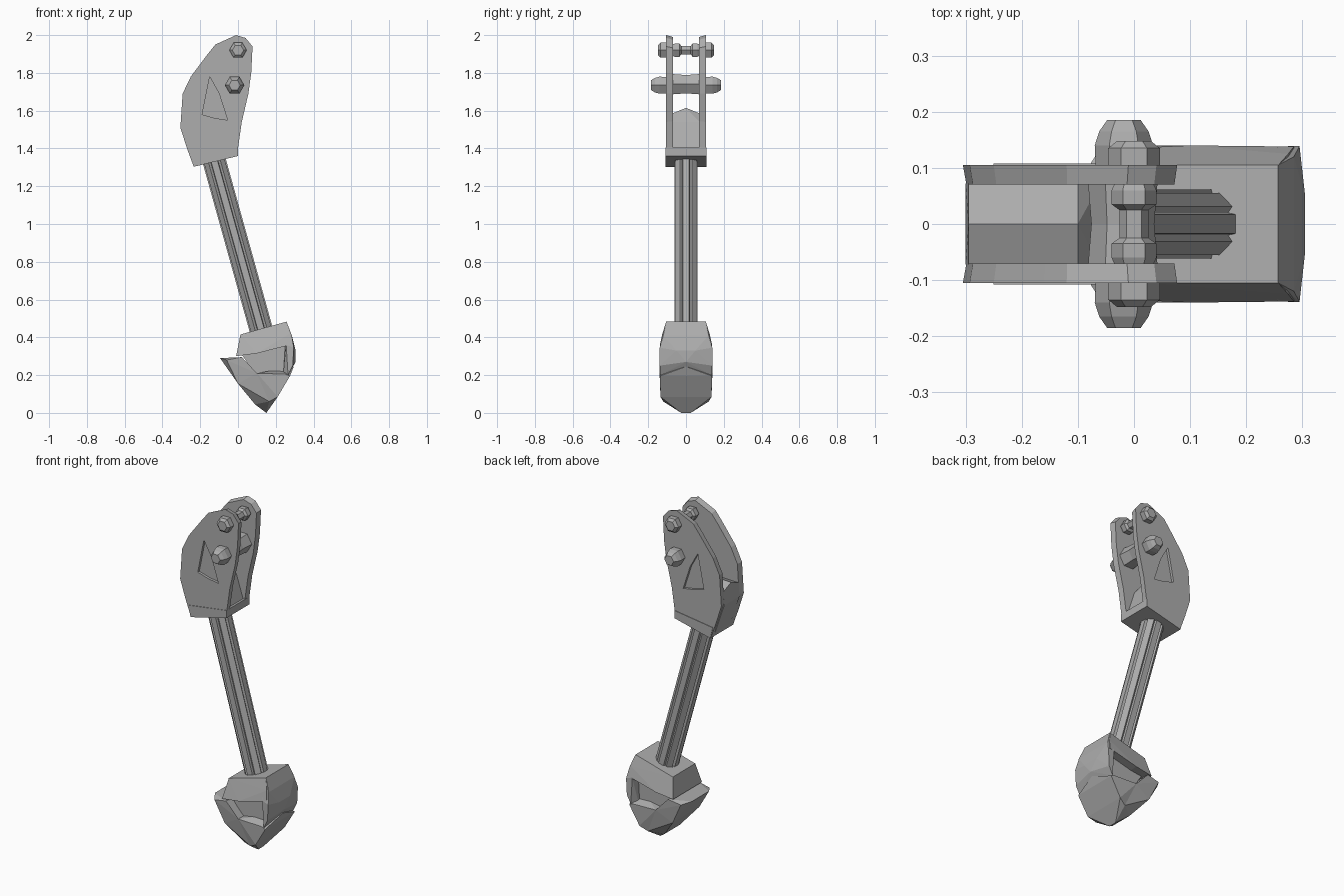
import bpy, bmesh, math
from mathutils import Vector

if "Cube" in bpy.data.objects:
    bpy.data.objects.remove(bpy.data.objects["Cube"])

grey = bpy.data.materials.new("mid_grey_metal")
grey.diffuse_color = (0.42, 0.42, 0.42, 1)
grey.use_nodes = True
grey.node_tree.nodes["Principled BSDF"].inputs["Base Color"].default_value = grey.diffuse_color


def finish(name, bm):
    bmesh.ops.recalc_face_normals(bm, faces=bm.faces)
    me = bpy.data.meshes.new(name)
    bm.to_mesh(me)
    bm.free()
    me.materials.append(grey)
    ob = bpy.data.objects.new(name, me)
    bpy.context.collection.objects.link(ob)
    return ob


def hull(name, pts):
    """Faceted convex solid from (x, half width, z) points mirrored in y."""
    bm = bmesh.new()
    for x, w, z in pts:
        for s in ((1, -1) if w else (1,)):
            bm.verts.new((x, s * w, z))
    r = bmesh.ops.convex_hull(bm, input=bm.verts)
    junk = [v for v in r["geom_interior"] if isinstance(v, bmesh.types.BMVert)]
    bmesh.ops.delete(bm, geom=junk, context='VERTS')
    return finish(name, bm)


def bridge(name, rings):
    """Solid from successive closed rings with equal point counts."""
    bm = bmesh.new()
    vs = [[bm.verts.new(p) for p in ring] for ring in rings]
    n = len(vs[0])
    for a, b in zip(vs, vs[1:]):
        for i in range(n):
            j = (i + 1) % n
            bm.faces.new((a[i], a[j], b[j], b[i]))
    bm.faces.new(vs[0])
    bm.faces.new(vs[-1])
    return finish(name, bm)


def plate(name, outline, y0, y1, inset=0.0):
    """Side profile extruded in y; the inner side can be drawn in."""
    cx = sum(p[0] for p in outline) / len(outline)
    cz = sum(p[1] for p in outline) / len(outline)
    k = 1 - inset
    inner = [(cx + (x - cx) * k, y0, cz + (z - cz) * k) for x, z in outline]
    return bridge(name, [inner, [(x, y1, z) for x, z in outline]])


def pin(name, x, z, profile, sides=6):
    """Lathe along y from (y, radius) pairs."""
    bridge(name, [[(x + r * math.cos(math.tau * i / sides), y,
                    z + r * math.sin(math.tau * i / sides))
                   for i in range(sides)] for y, r in profile])


# bracket side plates with a shallow pocket in each outer face
outline = [(-0.01, 2.0), (0.04, 1.985), (0.077, 1.94), (0.07, 1.80),
           (0.055, 1.69), (0.02, 1.54), (0, 1.40), (0, 1.37), (-0.235, 1.305),
           (-0.27, 1.40), (-0.305, 1.51), (-0.293, 1.69), (-0.25, 1.78),
           (-0.16, 1.90), (-0.12, 1.95)]
pocket = [(-0.19, 1.58), (-0.12, 1.56), (-0.055, 1.55), (-0.1, 1.69), (-0.15, 1.78)]
for s, side in ((-1, "front"), (1, "back")):
    p = plate(side + "_bracket_plate", outline, s * 0.07, s * 0.105, 0.03)
    c = plate(side + "_pocket_cutter", pocket, s * 0.09, s * 0.13)
    c.hide_render = True
    c.hide_viewport = True
    m = p.modifiers.new("pocket", 'BOOLEAN')
    m.operation = 'DIFFERENCE'
    m.object = c

# web joining the plates, with a crowned top
hull("bracket_web", [(-0.3, 0.072, 1.50), (-0.295, 0.072, 1.58), (-0.295, 0, 1.61),
                     (-0.1, 0.072, 1.585), (-0.1, 0, 1.615), (-0.06, 0.072, 1.54),
                     (-0.015, 0.072, 1.40), (-0.015, 0.072, 1.37), (-0.235, 0.072, 1.31)])
# lip around the bottom of the bracket
hull("bracket_lip", [(-0.25, 0.108, 1.37), (-0.235, 0.108, 1.303),
                     (0, 0.108, 1.36), (0, 0.108, 1.405)])

# cross pins with hexagonal heads
pin("upper_pin_shaft", 0, 1.92, [(-0.1, 0.022), (-0.06, 0.04), (-0.035, 0.04), (-0.025, 0.026),
                                 (0.025, 0.026), (0.035, 0.04), (0.06, 0.04), (0.1, 0.022)])
pin("lower_pin_shaft", -0.02, 1.74, [(-0.075, 0.062), (0, 0.056), (0.075, 0.062)])
for s, side in ((-1, "front"), (1, "back")):
    pin(side + "_upper_bolt", 0, 1.92, [(s * 0.1, 0.046), (s * 0.135, 0.046), (s * 0.148, 0.03)])
    pin(side + "_lower_bolt", -0.018, 1.735, [(s * 0.1, 0.05), (s * 0.14, 0.052),
                                              (s * 0.165, 0.044), (s * 0.185, 0.03)])

# fluted rod leaning toward +x at the bottom
top, bottom = Vector((-0.14, 0, 1.385)), Vector((0.145, 0, 0.36))
axis = (bottom - top).normalized()
side_y = Vector((0, 1, 0))
side_x = side_y.cross(axis)
rings = []
for end in (top, bottom):
    ring = []
    for i in range(8):
        a = math.tau * i / 8
        for da, r in ((-0.27, 0.064), (0.27, 0.064), (math.pi / 8, 0.052)):
            ring.append(end + r * (math.cos(a + da) * side_x + math.sin(a + da) * side_y))
    rings.append(ring)
bridge("fluted_rod", rings)

# foot: collar, rear shell, toe, heel and recessed core
hull("foot_collar", [(0.013, 0.105, 0.415), (0.257, 0.105, 0.483), (0.275, 0.125, 0.42),
                     (-0.01, 0.135, 0.30), (0.285, 0.138, 0.362), (0.10, 0.14, 0.315)])
hull("foot_rear_shell", [(0.257, 0.105, 0.483), (0.285, 0.12, 0.41), (0.305, 0.05, 0.33),
                         (0.295, 0.139, 0.345), (0.305, 0, 0.27), (0.29, 0.139, 0.25),
                         (0.265, 0.138, 0.20), (0.255, 0.138, 0.36), (0.24, 0.1, 0.2)])
hull("foot_toe", [(-0.095, 0.08, 0.29), (-0.06, 0.135, 0.28), (0.02, 0.14, 0.295),
                  (0.10, 0.14, 0.21), (0.0, 0.125, 0.155), (0.09, 0.07, 0.045),
                  (0.15, 0.025, 0.0), (0.165, 0.12, 0.06)])
hull("foot_heel", [(0.10, 0.14, 0.21), (0.25, 0.138, 0.205), (0.295, 0, 0.245),
                   (0.275, 0.138, 0.195), (0.21, 0.135, 0.085), (0.15, 0.025, 0.0),
                   (0.165, 0.12, 0.06), (0.09, 0.07, 0.045)])
hull("foot_core", [(0.02, 0.09, 0.31), (0.27, 0.09, 0.38), (0.27, 0.09, 0.19),
                   (0.1, 0.09, 0.19)])
